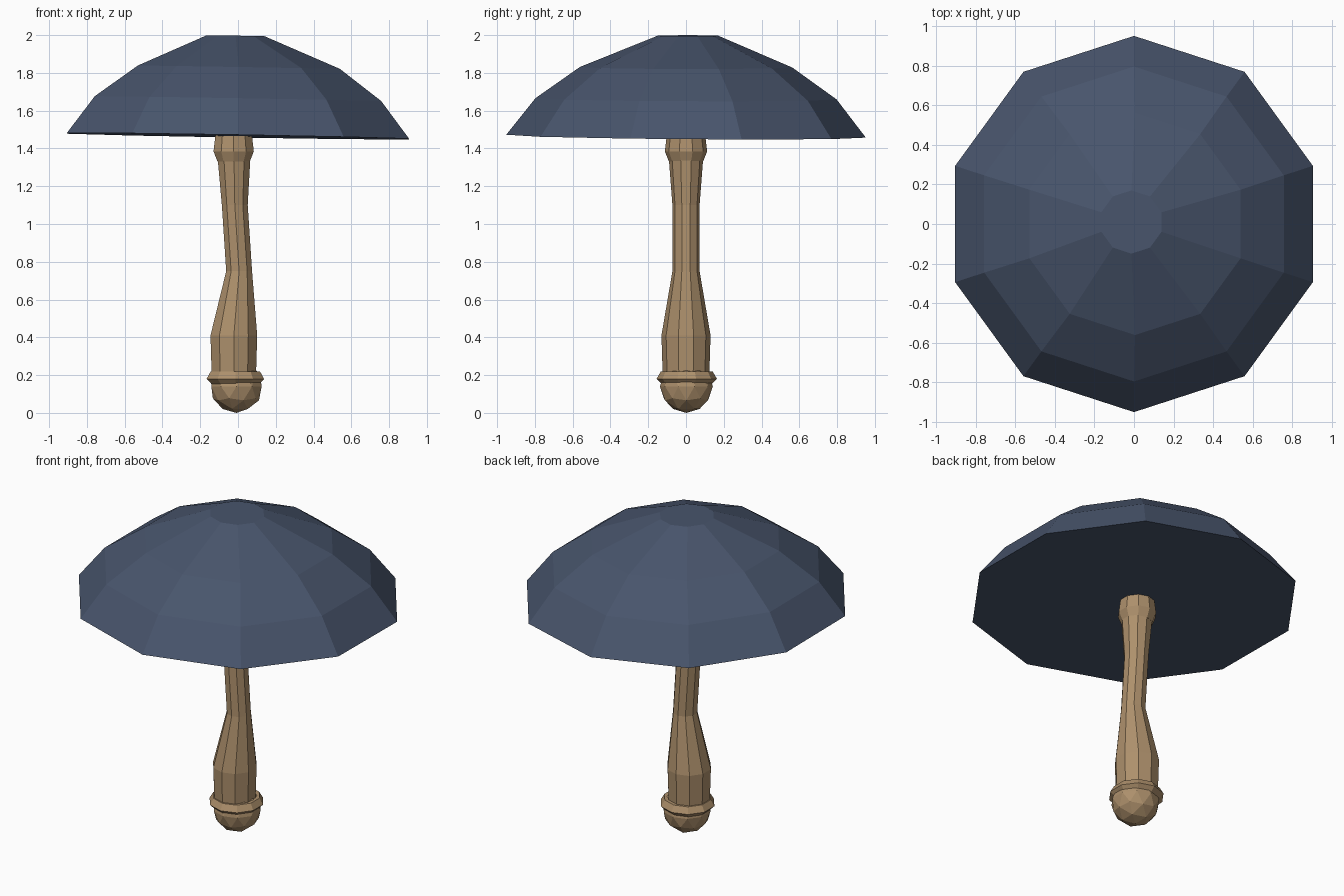
import bpy, bmesh, math
from mathutils import Matrix

if "Cube" in bpy.data.objects:
    bpy.data.objects.remove(bpy.data.objects["Cube"])


def material(name, color):
    mat = bpy.data.materials.new(name)
    mat.diffuse_color = (*color, 1)
    mat.use_nodes = True
    mat.node_tree.nodes["Principled BSDF"].inputs["Base Color"].default_value = mat.diffuse_color
    return mat


def finish(name, bm, mat):
    bmesh.ops.recalc_face_normals(bm, faces=bm.faces)
    mesh = bpy.data.meshes.new(name)
    bm.to_mesh(mesh)
    bm.free()
    mesh.materials.append(mat)
    obj = bpy.data.objects.new(name, mesh)
    bpy.context.collection.objects.link(obj)
    return obj


def lofted(name, rings, mat, sides=10):
    """Closed loft through rings of (x, y, z, radius, x slope, y slope)."""
    bm = bmesh.new()
    loops = []
    for cx, cy, z, r, sx, sy in rings:
        loop = []
        for i in range(sides):
            a = math.pi / 2 + math.tau * i / sides
            x, y = r * math.cos(a), r * math.sin(a)
            loop.append(bm.verts.new((cx + x, cy + y, z + sx * x + sy * y)))
        loops.append(loop)
    for low, high in zip(loops, loops[1:]):
        for i in range(sides):
            j = (i + 1) % sides
            bm.faces.new((low[i], low[j], high[j], high[i]))
    bm.faces.new(loops[0][::-1])
    bm.faces.new(loops[-1])
    return finish(name, bm, mat)


blue = material("cap_blue", (0.065, 0.09, 0.15))
wood = material("stem_wood", (0.42, 0.28, 0.15))

# Slightly tilted domed cap with a flat underside
lofted("cap", [
    (0, 0, 1.465, 0.952, -0.017, -0.008),
    (0, 0, 1.663, 0.797, -0.017, -0.004),
    (0.005, 0, 1.83, 0.562, -0.017, -0.002),
    (-0.013, 0.01, 1.997, 0.16, -0.015, 0),
], blue)

# Gently bent stem with a flared base and neck ring
lofted("stem", [(x, 0, z, r, 0, 0) for x, z, r in [
    (-0.022, 0.15, 0.124), (-0.022, 0.22, 0.124), (-0.022, 0.41, 0.13),
    (0.006, 0.75, 0.072), (-0.017, 1.10, 0.072), (-0.021, 1.335, 0.09),
]], wood)
lofted("neck_ring", [(-0.023, 0, z, r, 0, 0) for z, r in [
    (1.33, 0.09), (1.385, 0.112), (1.50, 0.098),
]], wood)

# Collar above the pommel
lofted("collar", [(-0.014, 0.004, z, r, 0, 0) for z, r in [
    (0.145, 0.125), (0.18, 0.16), (0.218, 0.138),
]], wood)

# Faceted ball at the foot
bm = bmesh.new()
bmesh.ops.create_icosphere(bm, subdivisions=2, radius=0.14,
                           matrix=Matrix.Translation((-0.008, 0.002, 0.14)))
finish("pommel", bm, wood)
